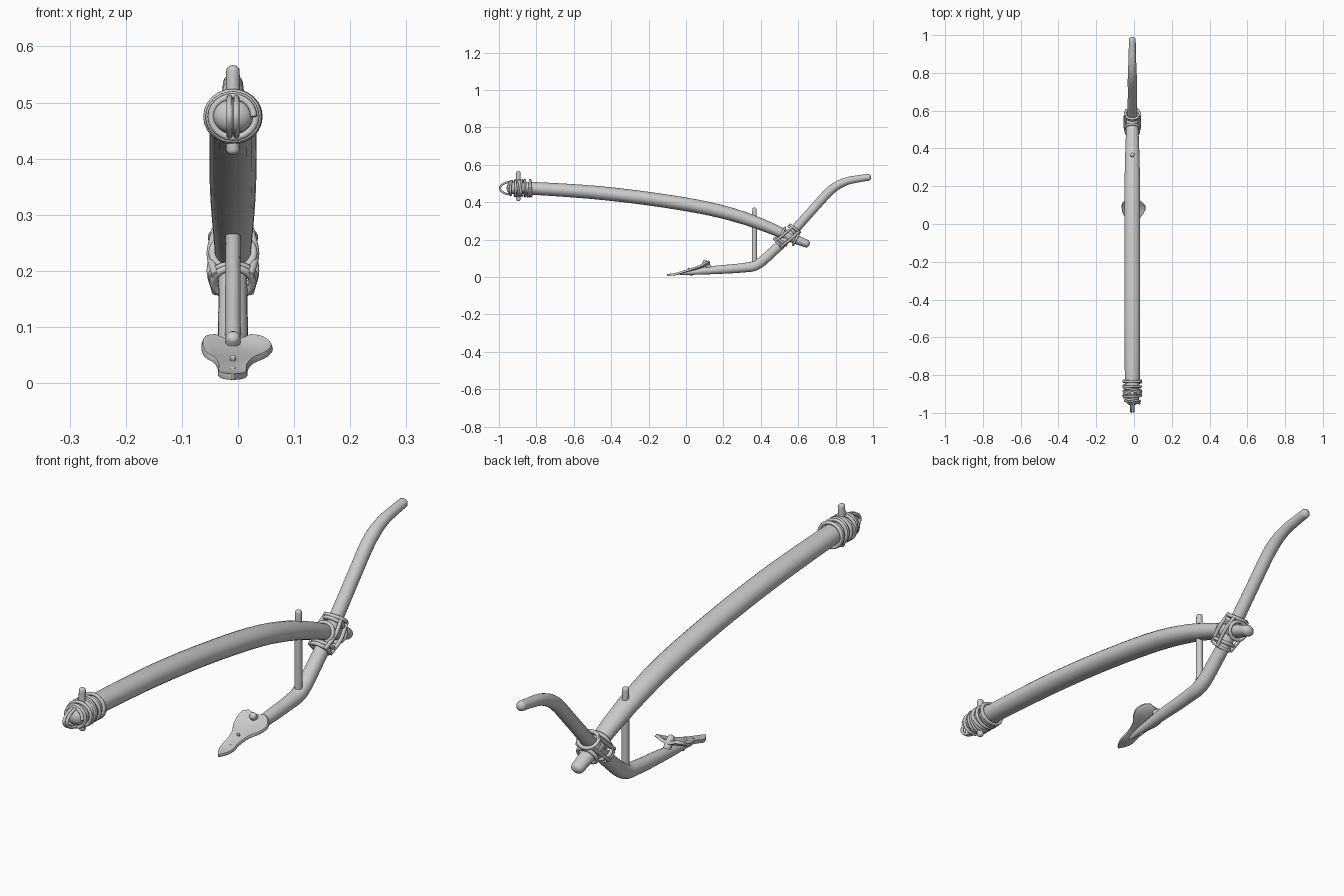
import bpy, bmesh, math
from mathutils import Vector

if "Cube" in bpy.data.objects:
    bpy.data.objects.remove(bpy.data.objects["Cube"])

CX = -0.009  # shared centre plane of the wooden parts


def smooth_path(pts, steps=6):
    """Catmull-Rom through tuples of any length."""
    pts = [Vector(p) for p in pts]
    p = [2 * pts[0] - pts[1]] + pts + [2 * pts[-1] - pts[-2]]
    out = []
    for i in range(1, len(p) - 2):
        a, b, c, d = p[i - 1:i + 3]
        for k in range(steps):
            t = k / steps
            out.append(0.5 * (2 * b + (c - a) * t + (2 * a - 5 * b + 4 * c - d) * t * t
                              + (3 * b - a - 3 * c + d) * t ** 3))
    return out + [pts[-1]]


def finish(name, bm, angle=50):
    bmesh.ops.recalc_face_normals(bm, faces=bm.faces)
    me = bpy.data.meshes.new(name)
    bm.to_mesh(me)
    bm.free()
    ob = bpy.data.objects.new(name, me)
    bpy.context.collection.objects.link(ob)
    bpy.ops.object.select_all(action='DESELECT')
    ob.select_set(True)
    bpy.context.view_layer.objects.active = ob
    bpy.ops.object.shade_smooth_by_angle(angle=math.radians(angle))
    return ob


def pole(name, pts, sx=1.0, sides=20):
    """Round-ended pole along (y, z, radius) points, sx widens it in x."""
    path = smooth_path(pts)
    n = len(path)
    rings = []
    for i, q in enumerate(path):
        t = (path[min(i + 1, n - 1)] - path[max(i - 1, 0)]).xy.normalized()
        ends = []
        if i == 0:
            ends = [(-math.sin(a), math.cos(a)) for a in (1.45, 1.1, 0.7, 0.35)]
        if i == n - 1:
            ends = [(math.sin(a), math.cos(a)) for a in (0.35, 0.7, 1.1, 1.45)]
        stations = ends + [(0, 1)] if i == 0 else [(0, 1)] + ends
        for off, sc in stations:
            rings.append((q.xy + t * off * q.z * 0.8, t, q.z * sc))
    bm = bmesh.new()
    loops = []
    for c, t, r in rings:
        loop = []
        for k in range(sides):
            a = math.tau * k / sides
            u = r * math.sin(a)
            loop.append(bm.verts.new((CX + r * sx * math.cos(a), c.x - t.y * u, c.y + t.x * u)))
        loops.append(loop)
    for A, B in zip(loops, loops[1:]):
        for k in range(sides):
            bm.faces.new((A[k], A[k - 1], B[k - 1], B[k]))
    bm.faces.new(loops[0])
    bm.faces.new(loops[-1])
    return finish(name, bm)


def rope(name, pts, r=0.006, cyclic=False):
    cu = bpy.data.curves.new(name, 'CURVE')
    cu.dimensions = '3D'
    cu.bevel_depth = r
    cu.bevel_resolution = 2
    cu.use_fill_caps = True
    sp = cu.splines.new('POLY')
    sp.points.add(len(pts) - 1)
    for p, q in zip(sp.points, pts):
        p.co = (*q, 1)
    sp.use_cyclic_u = cyclic
    sp.use_smooth = True
    ob = bpy.data.objects.new(name, cu)
    bpy.context.collection.objects.link(ob)
    bpy.ops.object.select_all(action='DESELECT')
    ob.select_set(True)
    bpy.context.view_layer.objects.active = ob
    bpy.ops.object.convert(target='MESH')
    return ob


def ring(name, y, z, angle, rx, rn, r=0.007):
    """Rope ring around an axis lying in the yz plane at the given angle."""
    a = math.radians(angle)
    pts = []
    for k in range(32):
        t = math.tau * k / 32
        u = rn * math.sin(t)
        pts.append((CX + rx * math.cos(t), y - math.sin(a) * u, z + math.cos(a) * u))
    return rope(name, pts, r, True)


# Main wooden poles
pole("beam", [(-0.935, 0.476, 0.031), (-0.82, 0.474, 0.034), (-0.5, 0.453, 0.036),
              (-0.2, 0.419, 0.036), (0.1, 0.37, 0.036), (0.3, 0.318, 0.034),
              (0.45, 0.262, 0.030), (0.55, 0.217, 0.026), (0.645, 0.178, 0.021)], sx=1.16)
pole("handle_and_sole", [(-0.03, 0.02, 0.009), (0.04, 0.027, 0.015), (0.16, 0.038, 0.022),
                         (0.30, 0.049, 0.025), (0.38, 0.066, 0.027), (0.47, 0.141, 0.026),
                         (0.55, 0.219, 0.025), (0.68, 0.363, 0.024), (0.775, 0.465, 0.024),
                         (0.85, 0.509, 0.021), (0.92, 0.525, 0.019), (0.975, 0.533, 0.018)])

# Pegs
pole("brace_strut", [(0.366, 0.06, 0.014), (0.366, 0.22, 0.0135), (0.366, 0.362, 0.012)], sides=14)
pole("yoke_peg", [(-0.896, 0.416, 0.012), (-0.896, 0.49, 0.013), (-0.896, 0.557, 0.012)], sides=14)
pole("share_peg", [(0.125, 0.05, 0.013), (0.113, 0.066, 0.014), (0.1, 0.081, 0.013)], sides=14)
pole("share_rivet", [(0.03, 0.01, 0.005), (0.022, 0.03, 0.005), (0.014, 0.046, 0.005)], sides=10)

# Share: stations of y, middle height, left x, right x, wing lift
bm = bmesh.new()
stations = [(-0.102, 0.011, -0.011, -0.007, 0), (-0.075, 0.013, -0.027, 0.009, 0),
            (-0.05, 0.016, -0.035, 0.016, 0.002), (-0.015, 0.026, -0.035, 0.017, 0.003),
            (0.025, 0.037, -0.042, 0.028, 0.004), (0.055, 0.045, -0.058, 0.050, 0.006),
            (0.085, 0.055, -0.064, 0.061, 0.010), (0.110, 0.066, -0.060, 0.046, 0.014),
            (0.125, 0.074, -0.042, 0.024, 0.010)]
rows = []
for y, z, xl, xr, lift in smooth_path(stations, 3):
    row = []
    for k in range(9):
        s = k / 4 - 1
        row.append(bm.verts.new((xl + (xr - xl) * k / 8, y, z + lift * s * s)))
    rows.append(row)
for A, B in zip(rows, rows[1:]):
    for k in range(8):
        bm.faces.new((A[k], A[k + 1], B[k + 1], B[k]))
share = finish("share_blade", bm, 60)
mod = share.modifiers.new("thickness", 'SOLIDIFY')
mod.thickness = 0.011
mod.offset = 0
mod = share.modifiers.new("edge", 'BEVEL')
mod.width = 0.003
mod.segments = 2

# Rope coil at the front of the beam
coil = []
turns, n = 7, 7 * 24
for i in range(n + 1):
    f = i / n
    a = math.tau * turns * f
    rad = 0.037 + 0.010 * min(1, f * 3)
    coil.append((CX + rad * math.cos(a), -0.95 + 0.125 * f + 0.006 * math.sin(a * 0.7),
                 0.475 + 0.93 * rad * math.sin(a)))
rope("front_coil", coil, 0.006)
for i, (y, ang) in enumerate([(-0.885, 14), (-0.905, -14), (-0.83, 4)]):
    ring(f"front_wrap_{i}", y, 0.475, ang, 0.046, 0.043, 0.006)

# Loop over the front tip
for i, dx in enumerate((-0.006, 0.006)):
    loop = []
    for k in range(17):
        t = math.pi * k / 16
        loop.append((CX + dx, -0.93 - 0.064 * math.sin(t), 0.475 + 0.034 * math.cos(t)))
    rope(f"tip_loop_{i}", loop, 0.0055)

# Lashing where beam meets handle: collars on the handle, collars on the beam
for i, (y, z) in enumerate([(0.494, 0.180), (0.509, 0.190), (0.572, 0.247), (0.583, 0.259)]):
    ring(f"handle_collar_{i}", y, z, 47 + (-6, 5, -5, 6)[i], 0.035 + 0.003 * (i % 2), 0.033)
for i, (y, z, ang) in enumerate([(0.513, 0.232, -27), (0.588, 0.203, -27)]):
    ring(f"beam_collar_{i}", y, z, ang, 0.037, 0.034)

# Side strands crossing the joint
for side in (-1, 1):
    for i, d in enumerate((-0.016, 0.014)):
        pts = smooth_path([(CX + side * 0.031, 0.490 - d, 0.178 + d),
                           (CX + side * 0.040, 0.540 - d, 0.216 + d),
                           (CX + side * 0.031, 0.588 - d, 0.260 + d)])
        rope(f"side_strand_{i}_{'left' if side < 0 else 'right'}", pts, 0.007)
